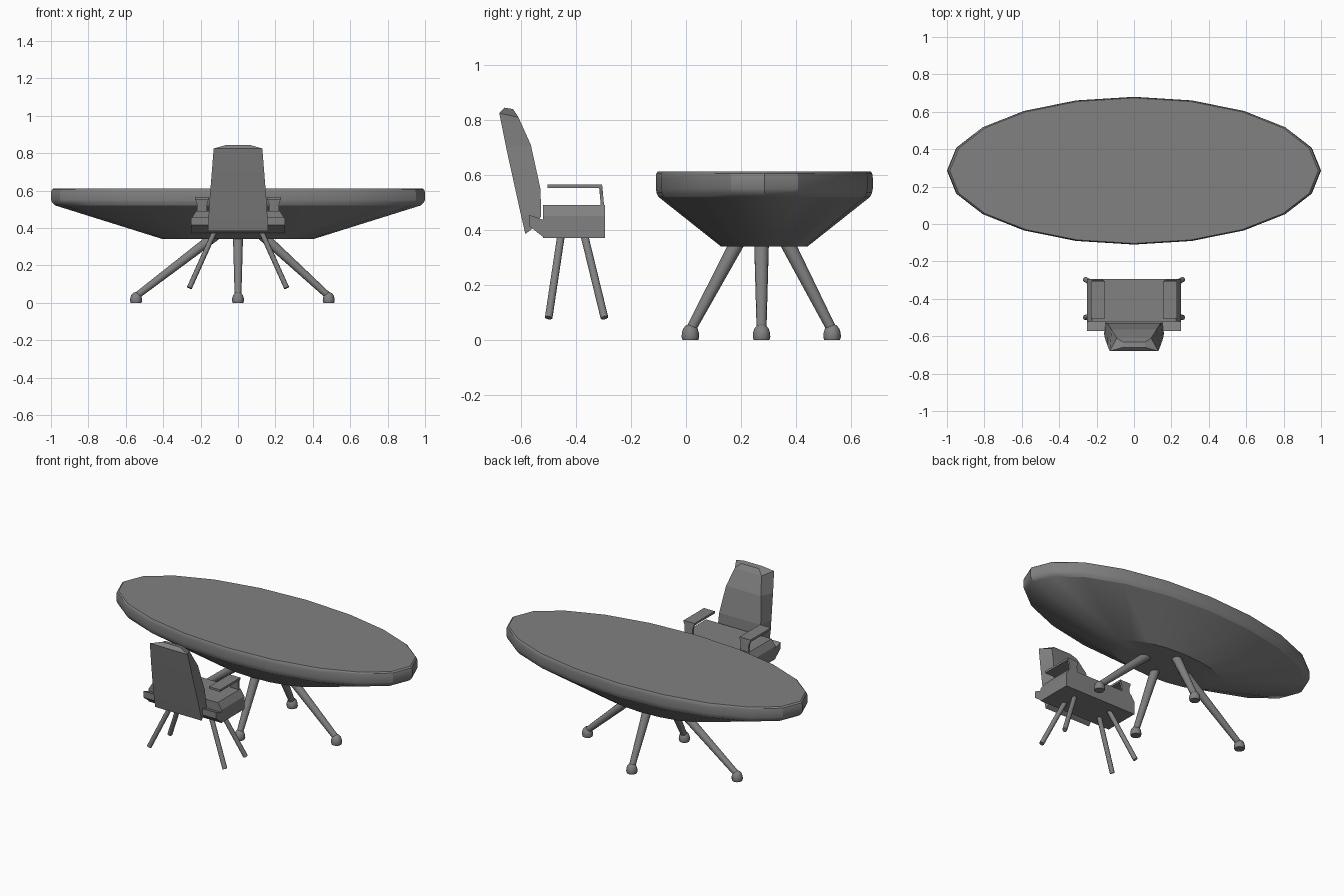
import bpy, bmesh, math
from mathutils import Vector

cube = bpy.data.objects.get("Cube")
if cube:
    bpy.data.objects.remove(cube, do_unlink=True)

grey = bpy.data.materials.new("mid_grey")
grey.use_nodes = True
colour = (0.22, 0.22, 0.22, 1)
grey.diffuse_color = colour
grey.node_tree.nodes["Principled BSDF"].inputs["Base Color"].default_value = colour


def finish(name, bm, smooth=None):
    """Turn a bmesh into a named, grey object."""
    bmesh.ops.recalc_face_normals(bm, faces=bm.faces)
    mesh = bpy.data.meshes.new(name)
    bm.to_mesh(mesh)
    bm.free()
    obj = bpy.data.objects.new(name, mesh)
    bpy.context.collection.objects.link(obj)
    mesh.materials.append(grey)
    if smooth:
        bpy.ops.object.select_all(action='DESELECT')
        obj.select_set(True)
        bpy.context.view_layer.objects.active = obj
        bpy.ops.object.shade_smooth_by_angle(angle=math.radians(smooth))
    return obj


def loft(name, rings, smooth=None):
    """Skin a list of equal-length rings and cap both ends."""
    bm = bmesh.new()
    loops = [[bm.verts.new(p) for p in ring] for ring in rings]
    n = len(loops[0])
    for a, b in zip(loops, loops[1:]):
        for i in range(n):
            j = (i + 1) % n
            bm.faces.new((a[i], a[j], b[j], b[i]))
    bm.faces.new(loops[0])
    bm.faces.new(loops[-1])
    return finish(name, bm, smooth)


def ellipse(cx, cy, z, rx, ry, n):
    angles = [math.tau * i / n for i in range(n)]
    return [(cx + rx * math.cos(a), cy + ry * math.sin(a), z) for a in angles]


def rod(name, start, end, r1, r2, n=12):
    """Tapered round bar between two points."""
    a, b = Vector(start), Vector(end)
    turn = (b - a).to_track_quat('Z', 'Y')
    rings = [[p + turn @ Vector(q) for q in ellipse(0, 0, 0, r, r, n)]
             for p, r in ((a, r1), (b, r2))]
    return loft(name, rings, 40)


# Table top: oval bowl with a rounded rim
TABLE_Y = 0.285
profile = [(0.4, 0.34), (0.975, 0.52), (0.993, 0.535), (1.0, 0.55),
           (1.0, 0.59), (0.995, 0.605), (0.985, 0.612)]
loft("table_top", [ellipse(0, TABLE_Y, z, r, 0.395 * r, 20) for r, z in profile], 25)

# Table legs with domed feet
legs = {"left": ((0.13, 0.275), (0.485, 0.275)),
        "right": ((-0.12, 0.275), (-0.545, 0.275)),
        "front": ((0, 0.19), (0, 0.016)),
        "back": ((0, 0.365), (0, 0.532))}
for side, (top, foot) in legs.items():
    rod(side + "_table_leg", (*top, 0.36), (*foot, 0.035), 0.027, 0.018)
    dome = [(0.029, 0), (0.032, 0.01), (0.031, 0.025), (0.026, 0.041),
            (0.016, 0.053), (0.005, 0.057)]
    loft(side + "_table_foot", [ellipse(*foot, z, r, r, 12) for r, z in dome], 40)

# Chair seat: chamfered block with a raised rear lip
section = [(-0.25, 0.37), (0.25, 0.37), (0.25, 0.45), (0.225, 0.49),
           (-0.225, 0.49), (-0.25, 0.45)]
loft("seat", [[(x, y, z) for x, z in section] for y in (-0.52, -0.295)])
lip = [(-0.515, 0.37), (-0.572, 0.415), (-0.572, 0.455), (-0.515, 0.435)]
loft("seat_rear_lip", [[(x, y, z) for y, z in lip] for x in (-0.25, 0.25)])

# Chair back: straight rear face, curved and narrower front
rows = [(-0.585, 0.16, 0.385, -0.565, 0.155, 0.40),
        (-0.600, 0.158, 0.45, -0.527, 0.152, 0.45),
        (-0.622, 0.152, 0.55, -0.530, 0.143, 0.55),
        (-0.655, 0.14, 0.70, -0.565, 0.12, 0.71),
        (-0.680, 0.13, 0.825, -0.610, 0.092, 0.81)]
rings = [[(-rw, ry, rz), (rw, ry, rz), (fw, fy, fz), (-fw, fy, fz)]
         for ry, rw, rz, fy, fw, fz in rows]
rings.append([(-0.06, -0.66, 0.845), (0.06, -0.66, 0.845),
              (0.06, -0.63, 0.84), (-0.06, -0.63, 0.84)])
loft("chair_back", rings)

# Armrests: flat pad and a front panel narrowing down to the seat
for side, s in (("left", 1), ("right", -1)):
    pad = [(0.155, 0.552), (0.23, 0.552), (0.23, 0.565), (0.155, 0.565)]
    loft(side + "_arm_pad", [[(s * x, y, z) for x, z in pad] for y in (-0.505, -0.305)])
    loft(side + "_arm_support",
         [[(s * x0, y, z), (s * x1, y, z), (s * x1, y + 0.012, z), (s * x0, y + 0.012, z)]
          for x0, x1, y, z in ((0.165, 0.22, -0.310, 0.485),
                               (0.165, 0.22, -0.314, 0.53),
                               (0.155, 0.23, -0.317, 0.56))])
    # Splayed chair legs
    for end, y_top, y_foot in (("front", -0.37, -0.297), ("back", -0.455, -0.5)):
        rod(f"{side}_{end}_chair_leg", (s * 0.125, y_top, 0.38),
            (s * 0.26, y_foot, 0.08), 0.014, 0.014)
